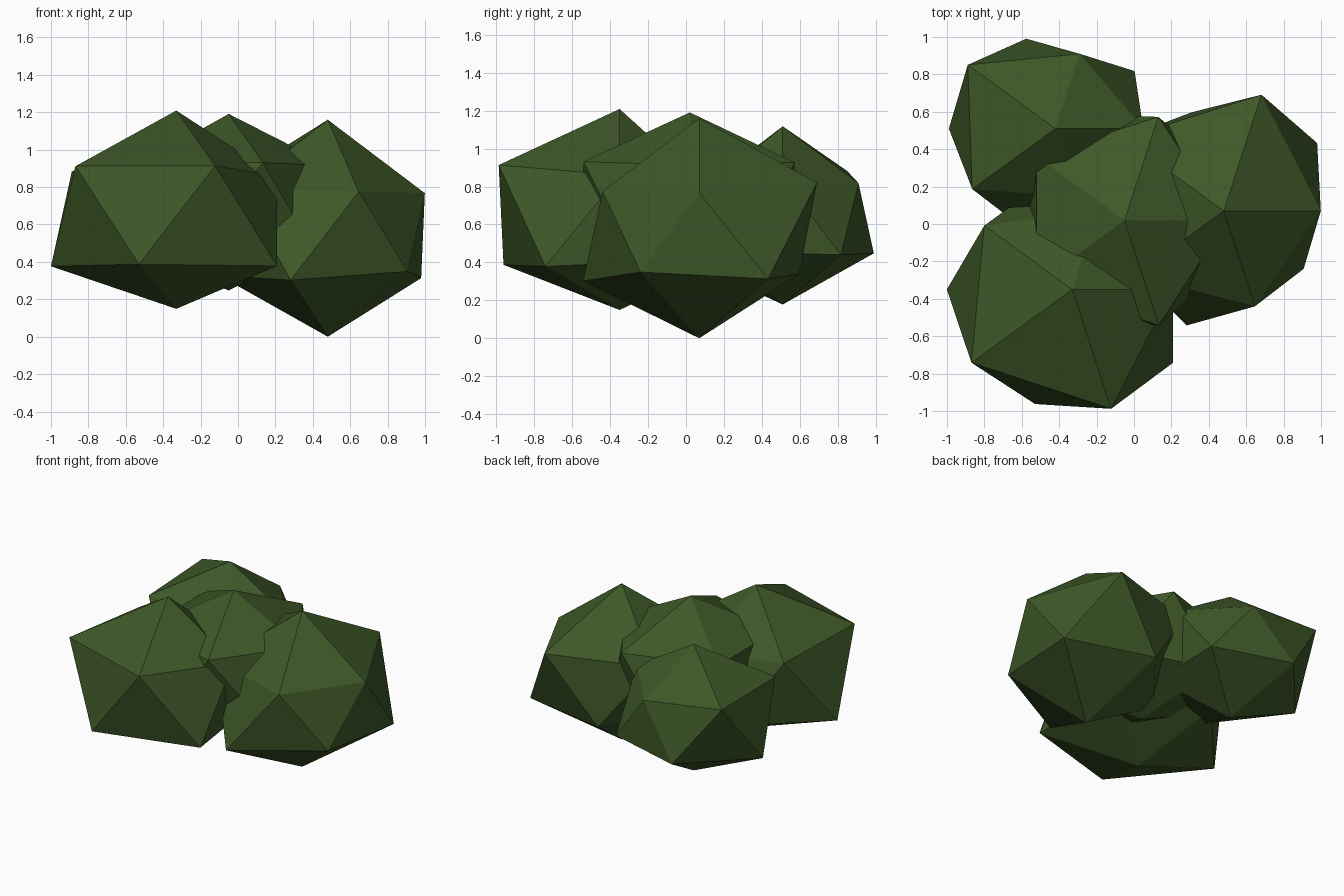
import bpy, bmesh, math

if "Cube" in bpy.data.objects:
    bpy.data.objects.remove(bpy.data.objects["Cube"])

leaf = bpy.data.materials.new("dark leaf green")
leaf.diffuse_color = (0.048, 0.098, 0.021, 1)
leaf.use_nodes = True
leaf.node_tree.nodes["Principled BSDF"].inputs["Base Color"].default_value = leaf.diffuse_color

SQUASH = 0.8  # every clump is flattened in height


def ring_order(v):
    """Bottom to top, then counter-clockwise from +x."""
    angle = 0 if abs(v.co.z) > 0.9 else round(math.degrees(math.atan2(v.co.y, v.co.x))) % 360
    return (round(v.co.z, 2), angle)


def leaf_clump(name, centre, radii):
    """Faceted ball whose corners are pushed in or out to the given radii."""
    bm = bmesh.new()
    bmesh.ops.create_icosphere(bm, subdivisions=1, radius=1)
    for v, r in zip(sorted(bm.verts, key=ring_order), radii):
        v.co = v.co.normalized() * r
        v.co.z *= SQUASH
    mesh = bpy.data.meshes.new(name)
    bm.to_mesh(mesh)
    bm.free()
    mesh.materials.append(leaf)
    ob = bpy.data.objects.new(name, mesh)
    ob.location = centre
    bpy.context.collection.objects.link(ob)


# radii: bottom, five lower corners, five upper corners, top
leaf_clump("right_leaf_clump", (0.48, 0.07, 0.56),
           (.70, .69, .62, .65, .72, .59, .58, .73, .74, .65, .60, .75))
leaf_clump("front_left_leaf_clump", (-0.33, -0.35, 0.645),
           (.62, .65, .65, .75, .72, .745, .60, .50, .65, .745, .75, .705))
leaf_clump("middle_leaf_clump", (-0.05, 0.02, 0.695),
           (.56, .62, .66, .60, .65, .62, .61, .65, .65, .65, .66, .62))
leaf_clump("back_left_leaf_clump", (-0.42, 0.51, 0.65),
           (.59, .585, .565, .637, .625, .55, .525, .47, .648, .615, .43, .585))
